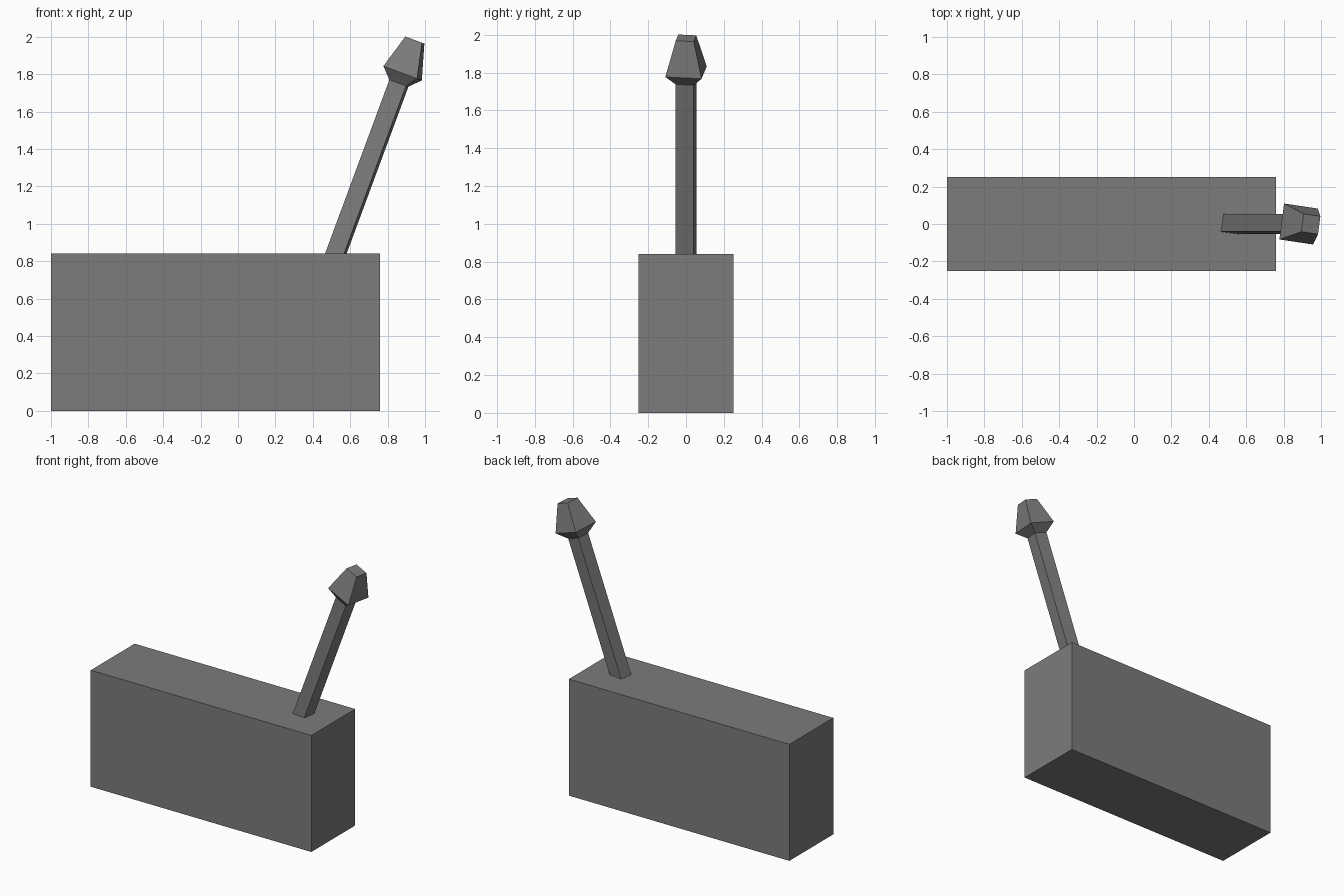
import bpy, bmesh, math
from mathutils import Matrix

if "Cube" in bpy.data.objects:
    bpy.data.objects.remove(bpy.data.objects["Cube"])

grey = bpy.data.materials.new("mid grey")
grey.diffuse_color = (0.2, 0.2, 0.2, 1)
grey.use_nodes = True
grey.node_tree.nodes["Principled BSDF"].inputs["Base Color"].default_value = grey.diffuse_color


def loft(name, rings, matrix=Matrix()):
    """Stack rectangular rings (half width x, half width y, height) into a closed solid."""
    bm = bmesh.new()
    loops = [[bm.verts.new((sx * hx, sy * hy, z))
              for sx, sy in ((-1, -1), (1, -1), (1, 1), (-1, 1))]
             for hx, hy, z in rings]
    bm.faces.new(loops[0][::-1])
    bm.faces.new(loops[-1])
    for a, b in zip(loops, loops[1:]):
        for i in range(4):
            j = (i + 1) % 4
            bm.faces.new((a[i], a[j], b[j], b[i]))
    bm.transform(matrix)
    mesh = bpy.data.meshes.new(name)
    bm.to_mesh(mesh)
    bm.free()
    mesh.materials.append(grey)
    obj = bpy.data.objects.new(name, mesh)
    bpy.context.collection.objects.link(obj)
    return obj


# Base block
loft("base_block", [(0.88, 0.25, 0), (0.88, 0.25, 0.84)],
     Matrix.Translation((-0.12, 0, 0)))

# Leaning lever: tilted toward +x and slightly twisted about its own axis
lean = (Matrix.Translation((0.523, 0, 0.84))
        @ Matrix.Rotation(math.radians(20.3), 4, 'Y')
        @ Matrix.Rotation(math.radians(-8), 4, 'Z'))
loft("lever_shaft", [(0.048, 0.048, -0.03), (0.048, 0.048, 0.975)], lean)

# Tapered knob on the lever's end
loft("lever_knob", [(0.048, 0.048, 0.972), (0.097, 0.097, 1.029),
                    (0.048, 0.048, 1.218)], lean)
